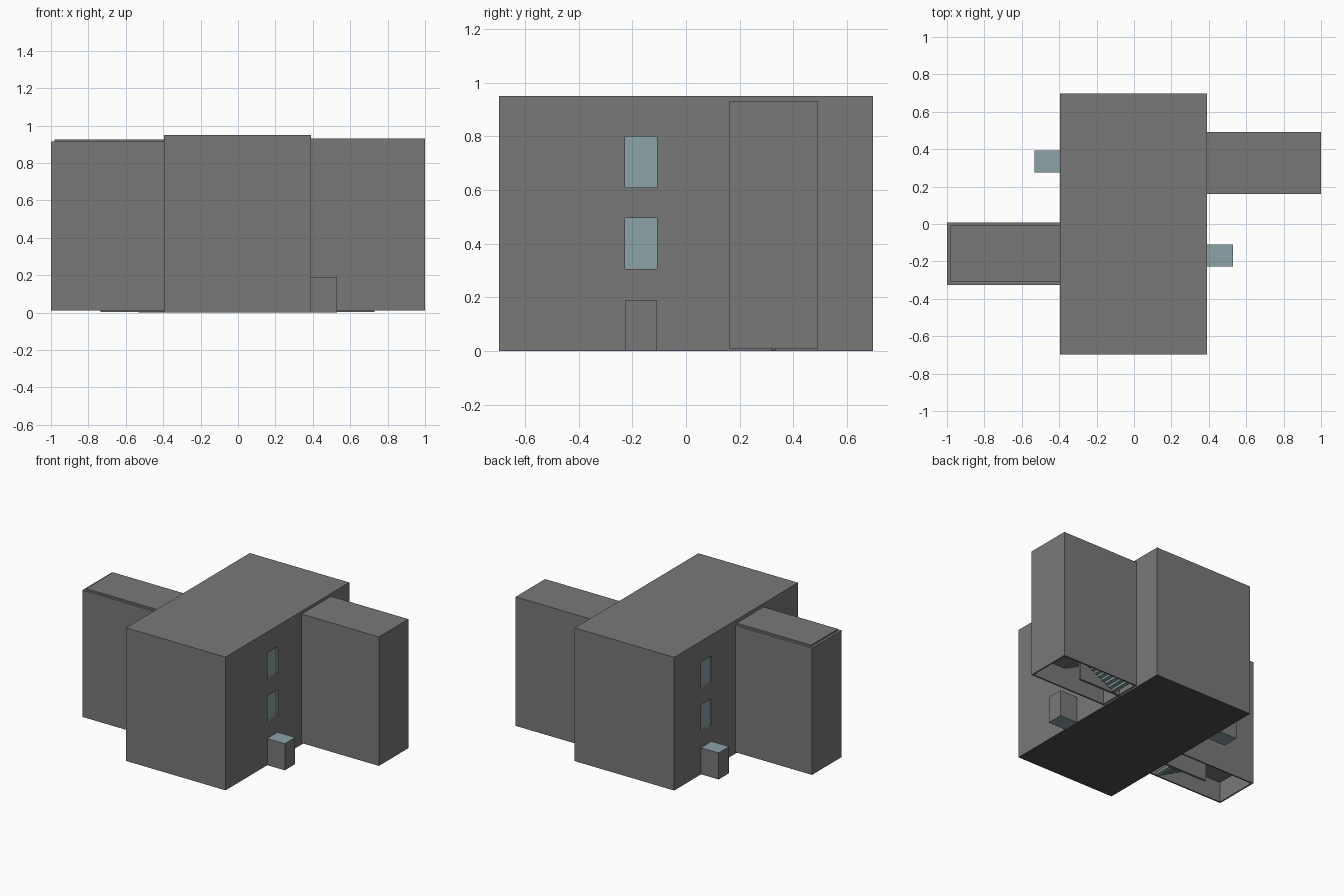
import bpy, bmesh

if "Cube" in bpy.data.objects:
    bpy.data.objects.remove(bpy.data.objects["Cube"])


def material(name, rgb):
    m = bpy.data.materials.new(name)
    m.diffuse_color = (*rgb, 1.0)
    m.use_nodes = True
    m.node_tree.nodes["Principled BSDF"].inputs["Base Color"].default_value = m.diffuse_color
    return m


GREY = material("wall grey", (0.19, 0.19, 0.19))
TEAL = material("pale teal", (0.26, 0.36, 0.38))
DARK = material("dark floor", (0.075, 0.08, 0.07))


def boxes(name, extents, mats, open_bottom=False):
    """One object made of boxes given as (x0, x1, y0, y1, z0, z1)."""
    bm = bmesh.new()
    for x0, x1, y0, y1, z0, z1 in extents:
        verts = bmesh.ops.create_cube(bm, size=1)["verts"]
        for v in verts:
            v.co = (x1 if v.co.x > 0 else x0,
                    y1 if v.co.y > 0 else y0,
                    z1 if v.co.z > 0 else z0)
    bmesh.ops.recalc_face_normals(bm, faces=bm.faces)
    if open_bottom:
        bm.normal_update()
        low = [f for f in bm.faces if f.normal.z < -0.9]
        bmesh.ops.delete(bm, geom=low, context="FACES")
    mesh = bpy.data.meshes.new(name)
    bm.to_mesh(mesh)
    bm.free()
    for m in mats:
        mesh.materials.append(m)
    ob = bpy.data.objects.new(name, mesh)
    bpy.context.collection.objects.link(ob)
    return ob


def span(a, b):
    return min(a, b), max(a, b)


X0, X1 = -0.395, 0.39
STOREY = 0.305
RECESS = 0.016

# main block
main = boxes("main_block", [(X0, X1, -0.697, 0.697, 0, 0.95)], [GREY, DARK])
for p in main.data.polygons:
    p.material_index = int(p.normal.z < -0.9)

# each side: wall x, direction, wing y range, wing top, porch y range
SIDES = {
    "right": (X1, 1, 0.16, 0.492, 0.93, -0.227, -0.109),
    "left": (X0, -1, -0.325, 0.008, 0.914, 0.276, 0.394),
}

for side, (wall, d, wy0, wy1, top, py0, py1) in SIDES.items():
    # recessed windows, cut out of the main block
    for i, z in enumerate((STOREY, 2 * STOREY)):
        cutter = boxes("window_cutter", [(*span(wall - d * RECESS, wall + d * 0.1),
                                          py0, py1, z, z + 0.19)], [GREY])
        cutter.hide_render = True
        mod = main.modifiers.new("window_cut", "BOOLEAN")
        mod.operation = "DIFFERENCE"
        mod.solver = "EXACT"
        mod.object = cutter
        bpy.context.view_layer.objects.active = main
        bpy.ops.object.modifier_apply(modifier=mod.name)
        bpy.data.objects.remove(cutter)
        boxes(f"{side}_window_{i + 1}",
              [(*span(wall - d * (RECESS + 0.004), wall - d * (RECESS - 0.002)),
                py0, py1, z, z + 0.19)], [TEAL])

    # porch with teal roof and floor
    porch = boxes(f"{side}_porch", [(*span(wall, wall + d * 0.138), py0, py1, 0, 0.19)],
                  [GREY, TEAL])
    for p in porch.data.polygons:
        p.material_index = int(abs(p.normal.z) > 0.9)

    # hollow stair tower, open underneath
    wing = boxes(f"{side}_stair_tower", [(*span(wall, d * 1.0), wy0, wy1, 0.01, top)],
                 [GREY], open_bottom=True)
    solid = wing.modifiers.new("wall_thickness", "SOLIDIFY")
    solid.thickness = 0.015
    solid.offset = -1

    # central partition, stairs and landings inside the tower
    mid = (wy0 + wy1) / 2
    near, far = wall + d * 0.05, wall + d * 0.34
    boxes(f"{side}_stair_partition",
          [(*span(wall, far), mid - 0.008, mid + 0.008, 0.003, 0.85)], [GREY])
    steps, landings = [], []
    n = 10
    rise, run = STOREY / 2 / n, (far - near) / n
    lanes = [(mid + 0.008, wy1 - 0.016), (wy0 + 0.016, mid - 0.008)]
    if d < 0:
        lanes.reverse()
    for floor in range(2):
        z = 0.01 + floor * STOREY
        for i in range(n):
            up, back = z + i * rise, z + STOREY / 2 + i * rise
            steps.append((*span(near + i * run, near + (i + 1) * run), *lanes[0],
                          up, up + rise))
            steps.append((*span(far - i * run, far - (i + 1) * run), *lanes[1],
                          back, back + rise))
        landings.append((*span(far, d * 0.984), wy0 + 0.016, wy1 - 0.016,
                         z + STOREY / 2 - 0.012, z + STOREY / 2))
    boxes(f"{side}_stair_steps", steps, [TEAL])
    boxes(f"{side}_stair_landings", landings, [GREY])

# raised inset roof slab on the left tower
boxes("left_tower_roof", [(-0.982, X0, -0.31, -0.008, 0.905, 0.925)], [GREY])
